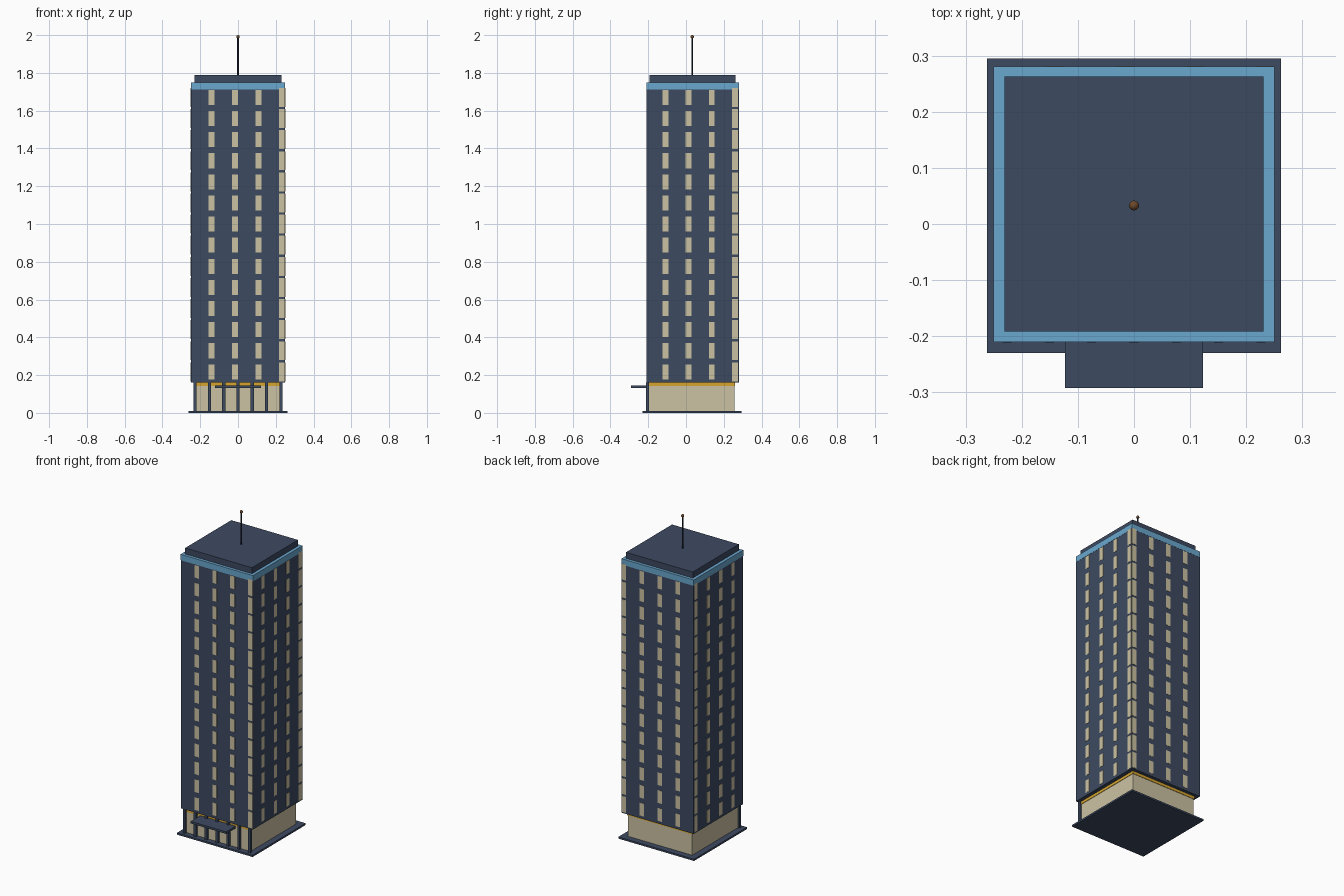
import bpy, bmesh

if "Cube" in bpy.data.objects:
    bpy.data.objects.remove(bpy.data.objects["Cube"])


def material(name, hexcode):
    def lin(c):
        c /= 255
        return c / 12.92 if c <= 0.04045 else ((c + 0.055) / 1.055) ** 2.4
    m = bpy.data.materials.new(name)
    m.diffuse_color = [lin(int(hexcode[i:i + 2], 16)) for i in (0, 2, 4)] + [1]
    m.use_nodes = True
    m.node_tree.nodes["Principled BSDF"].inputs["Base Color"].default_value = m.diffuse_color
    return m


NAVY = material("navy", "3D4A61")
CREAM = material("cream", "CBC2A2")
BLUE = material("sky blue", "6AA7CE")
GOLD = material("gold", "D6A530")
DARK = material("dark slate", "202B3A")
BROWN = material("brown", "6E4A2C")


def boxes(name, mat, extents):
    """One object made of boxes given as (x0, x1, y0, y1, z0, z1)."""
    bm = bmesh.new()
    for x0, x1, y0, y1, z0, z1 in extents:
        verts = bmesh.ops.create_cube(bm, size=1)["verts"]
        for v in verts:
            v.co = (x1 if v.co.x > 0 else x0,
                    y1 if v.co.y > 0 else y0,
                    z1 if v.co.z > 0 else z0)
    me = bpy.data.meshes.new(name)
    bm.to_mesh(me)
    bm.free()
    me.materials.append(mat)
    ob = bpy.data.objects.new(name, me)
    bpy.context.collection.objects.link(ob)
    return ob


# Ground slab, lobby and the gold band above it
boxes("base_slab", NAVY, [(-.262, .262, -.23, .295, 0, .011)])
boxes("lobby", CREAM, [(-.223, .223, -.195, .257, .011, .16)])
boxes("lobby_band", GOLD, [(-.226, .226, -.198, .260, .143, .16)])

# Front columns and entrance canopy
boxes("entrance_columns", NAVY,
      [(x - .008, x + .008, -.211, -.195, .011, .16)
       for x in [i * .0755 for i in range(-3, 4)]])
boxes("entrance_canopy", NAVY, [(-.123, .123, -.292, -.198, .131, .144)])

# Tower shaft, crown band, roof
X, Y0, Y1 = .249, -.209, .28
boxes("tower", NAVY, [(-X, X, Y0, Y1, .16, 1.713)])
boxes("crown_band", BLUE, [(-.25, .25, -.21, .281, 1.713, 1.75)])
boxes("roof_block", NAVY, [(-.231, .231, -.192, .263, 1.75, 1.788)])

# Windows: 14 floors, 4 columns on every side, the last one at the corner
T = .0012
panes = []
for floor in range(14):
    zc = .217 + floor * .1118
    for col in range(4):
        h = .05 if col == 3 else .040
        z0, z1 = zc - h, zc + h
        x = -.140 + col * .1245
        y = -.109 + col * .1225
        w = .0155
        xa, xb = x - w, min(x + w, X + T)
        ya, yb = y - w, min(y + w, Y1 + T)
        panes += [(xa, xb, Y0 - T, Y0 + T, z0, z1),
                  (xa, xb, Y1 - T, Y1 + T, z0, z1),
                  (X - T, X + T, ya, yb, z0, z1),
                  (-X - T, -X + T, ya, yb, z0, z1)]
boxes("windows", CREAM, panes)

# Antenna with a small ball tip
bpy.ops.mesh.primitive_cylinder_add(vertices=10, radius=.0045, depth=.21,
                                    location=(0, .033, 1.885))
mast = bpy.context.object
mast.name = "antenna_mast"
mast.data.materials.append(DARK)
bpy.ops.mesh.primitive_uv_sphere_add(segments=12, ring_count=8, radius=.009,
                                     location=(0, .033, 1.991))
tip = bpy.context.object
tip.name = "antenna_tip"
tip.data.materials.append(BROWN)
for ob in (mast, tip):
    bpy.ops.object.select_all(action='DESELECT')
    ob.select_set(True)
    bpy.context.view_layer.objects.active = ob
    bpy.ops.object.shade_smooth_by_angle()
